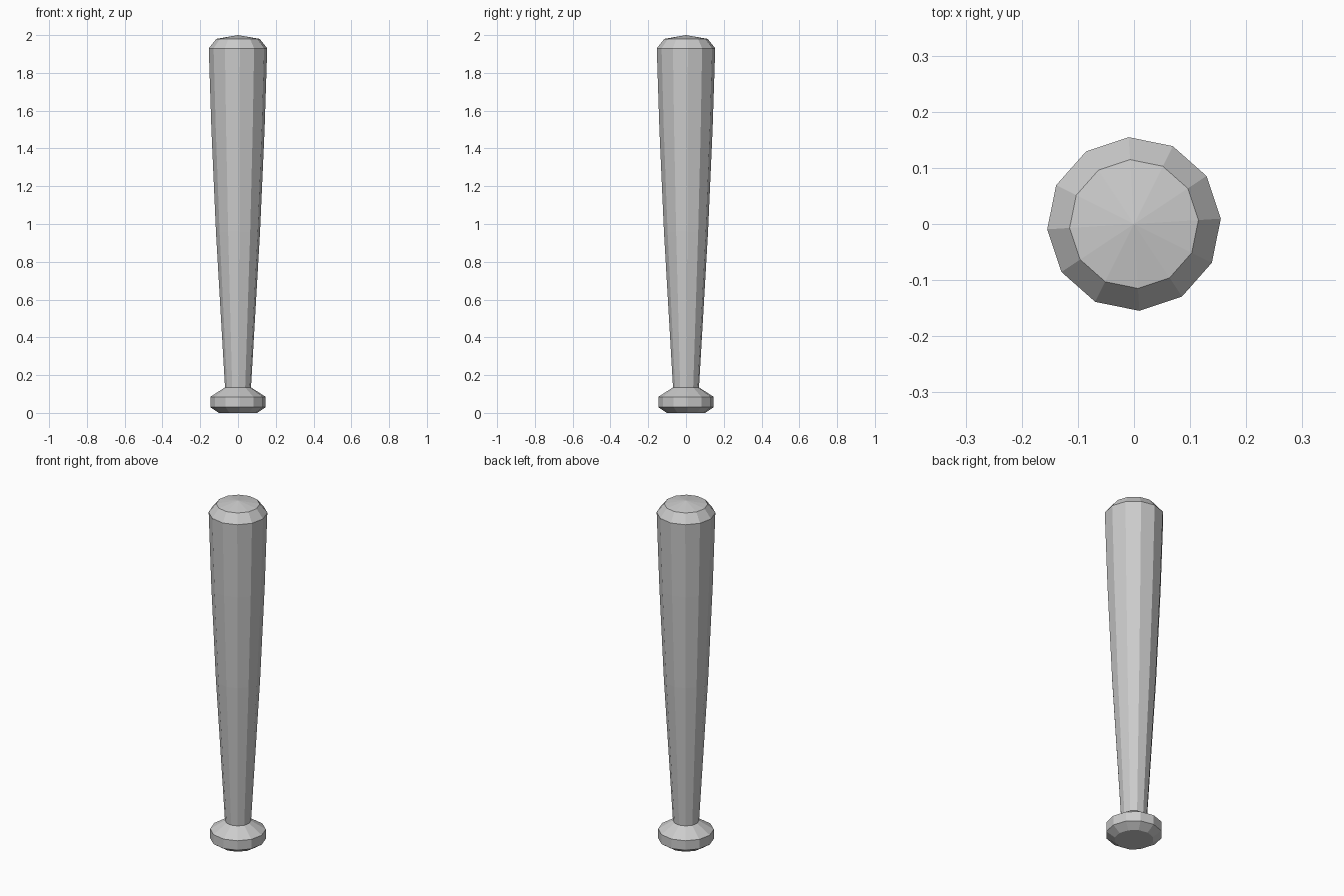
import bpy, bmesh, math
from mathutils import Matrix

cube = bpy.data.objects.get("Cube")
if cube:
    bpy.data.objects.remove(cube, do_unlink=True)

SIDES = 12
TURN = math.radians(3.5)

# Single plain grey
grey = bpy.data.materials.new("plain grey")
grey.use_nodes = True
colour = (0.6, 0.6, 0.6, 1)
grey.diffuse_color = colour
grey.node_tree.nodes["Principled BSDF"].inputs["Base Color"].default_value = colour

# Bat outline as (radius, height), from the flat base to the tip
profile = [
    (0.0, 0.0), (0.102, 0.0), (0.147, 0.03), (0.147, 0.085),  # knob
    (0.069, 0.135),                                           # handle
    (0.117, 0.96), (0.141, 1.5), (0.155, 1.93),               # barrel
    (0.115, 1.98), (0.0, 2.0),                                # rounded end
]

# Spin the outline into a faceted solid
bm = bmesh.new()
verts = [bm.verts.new((r, 0, z)) for r, z in profile]
edges = [bm.edges.new(pair) for pair in zip(verts, verts[1:])]
bmesh.ops.spin(bm, geom=verts + edges, cent=(0, 0, 0), axis=(0, 0, 1),
               angle=math.tau, steps=SIDES, use_duplicate=False)
bmesh.ops.remove_doubles(bm, verts=bm.verts, dist=0.0005)
bmesh.ops.rotate(bm, verts=bm.verts, cent=(0, 0, 0),
                 matrix=Matrix.Rotation(TURN, 3, "Z"))
bmesh.ops.recalc_face_normals(bm, faces=bm.faces)

mesh = bpy.data.meshes.new("bat")
bm.to_mesh(mesh)
bm.free()
mesh.materials.append(grey)
bat = bpy.data.objects.new("bat", mesh)
bpy.context.collection.objects.link(bat)
